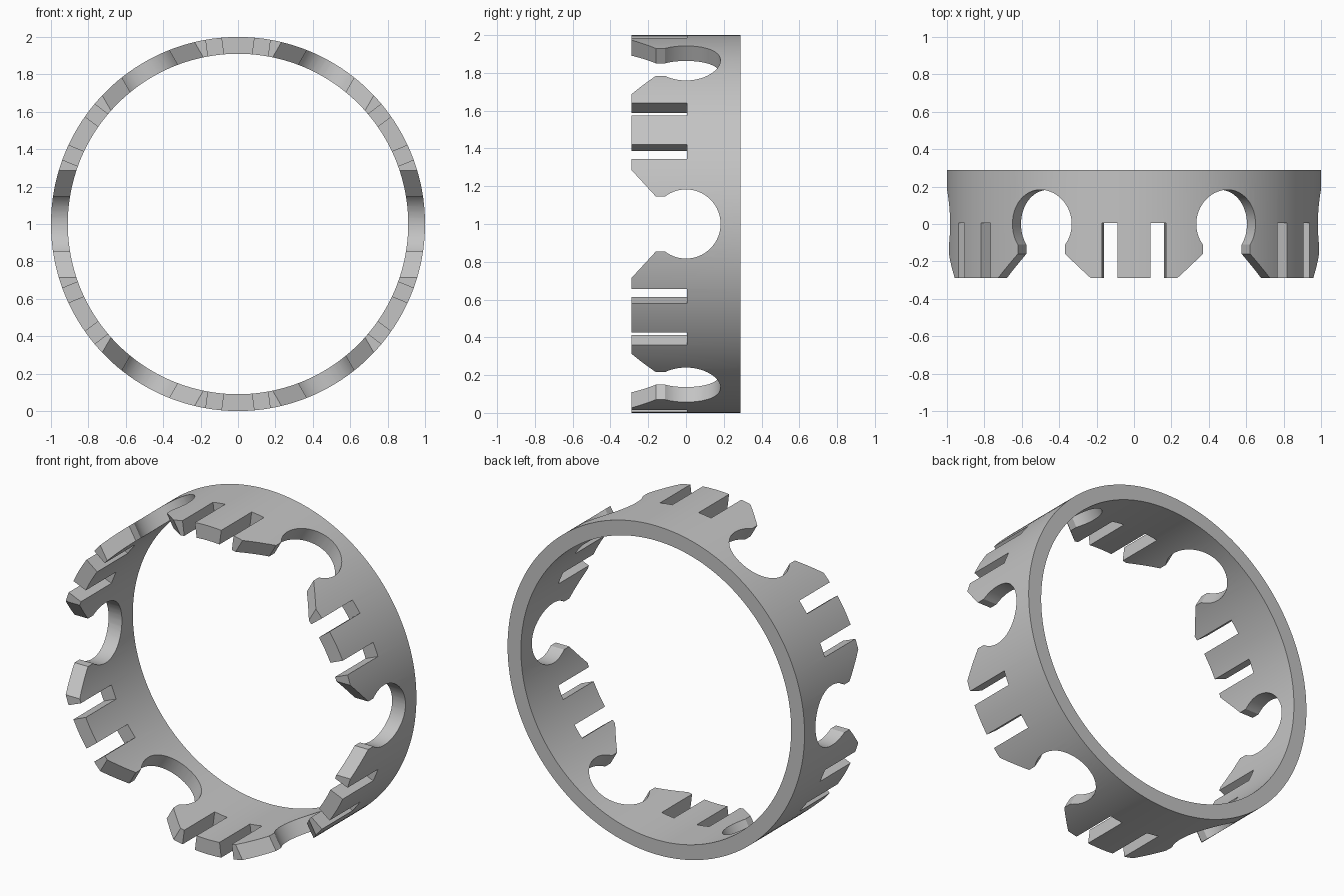
import bpy, bmesh
from math import radians, sin, cos, pi
from mathutils import Matrix, Vector

if "Cube" in bpy.data.objects:
    bpy.data.objects.remove(bpy.data.objects["Cube"], do_unlink=True)

OUTER, INNER, HALF = 1.0, 0.91, 0.288
CENTRE = Vector((0, 0, 1))

grey = bpy.data.materials.new("grey")
grey.use_nodes = True
colour = (0.55, 0.55, 0.55, 1)
grey.diffuse_color = colour
grey.node_tree.nodes["Principled BSDF"].inputs["Base Color"].default_value = colour


def make_object(name, bm):
    bmesh.ops.recalc_face_normals(bm, faces=bm.faces)
    mesh = bpy.data.meshes.new(name)
    bm.to_mesh(mesh)
    bm.free()
    mesh.materials.append(grey)
    obj = bpy.data.objects.new(name, mesh)
    obj.location = CENTRE
    bpy.context.collection.objects.link(obj)
    return obj


def add_prism(bm, outline, start, end, angle):
    """Push an outline of (tangent, y) points outward along a radial direction."""
    turn = Matrix.Rotation(-angle, 3, "Y")
    face = bm.faces.new([bm.verts.new(turn @ Vector((start, y, t))) for t, y in outline])
    result = bmesh.ops.extrude_face_region(bm, geom=[face])
    verts = [v for v in result["geom"] if isinstance(v, bmesh.types.BMVert)]
    bmesh.ops.translate(bm, verts=verts, vec=turn @ Vector((end - start, 0, 0)))


# Ring: rectangular section spun around the y axis
bm = bmesh.new()
section = [(INNER, -HALF), (OUTER, -HALF), (OUTER, HALF), (INNER, HALF)]
verts = [bm.verts.new((r, y, 0)) for r, y in section]
edges = [bm.edges.new((verts[i], verts[(i + 1) % 4])) for i in range(4)]
bmesh.ops.spin(bm, geom=verts + edges, cent=(0, 0, 0), axis=(0, 1, 0),
               angle=2 * pi, steps=180, use_merge=True)
bmesh.ops.remove_doubles(bm, verts=bm.verts, dist=0.0001)
ring = make_object("clip_ring", bm)

# Keyhole outline: round hole, short neck and flared mouth
arc = [radians(-37 + 254 * i / 48) for i in range(49)]
keyhole = [(0.183 * cos(a), 0.183 * sin(a)) for a in arc]
mouth = [(0.146, -0.16), (0.285, -HALF), (0.285, -0.4)]
keyhole += [(-t, y) for t, y in mouth] + mouth[::-1]

# Narrow slot outline
slot = [(-0.042, -0.4), (0.042, -0.4), (0.042, 0.005), (-0.042, 0.005)]

# Six keyholes, with two slots in each tooth between them
bm = bmesh.new()
for i in range(6):
    add_prism(bm, keyhole, 0.8, 1.2, radians(60 * i))
    for offset in (22.5, 37.5):
        add_prism(bm, slot, 0.88, 1.2, radians(60 * i + offset))
cutter = make_object("opening_cutter", bm)
cutter.hide_render = True

# Cut the openings
cut = ring.modifiers.new("openings", "BOOLEAN")
cut.operation = "DIFFERENCE"
cut.solver = "EXACT"
cut.object = cutter
bpy.ops.object.select_all(action="DESELECT")
bpy.context.view_layer.objects.active = ring
ring.select_set(True)
bpy.ops.object.modifier_apply(modifier=cut.name)
bpy.data.objects.remove(cutter, do_unlink=True)
bpy.ops.object.shade_smooth_by_angle(angle=radians(25))
